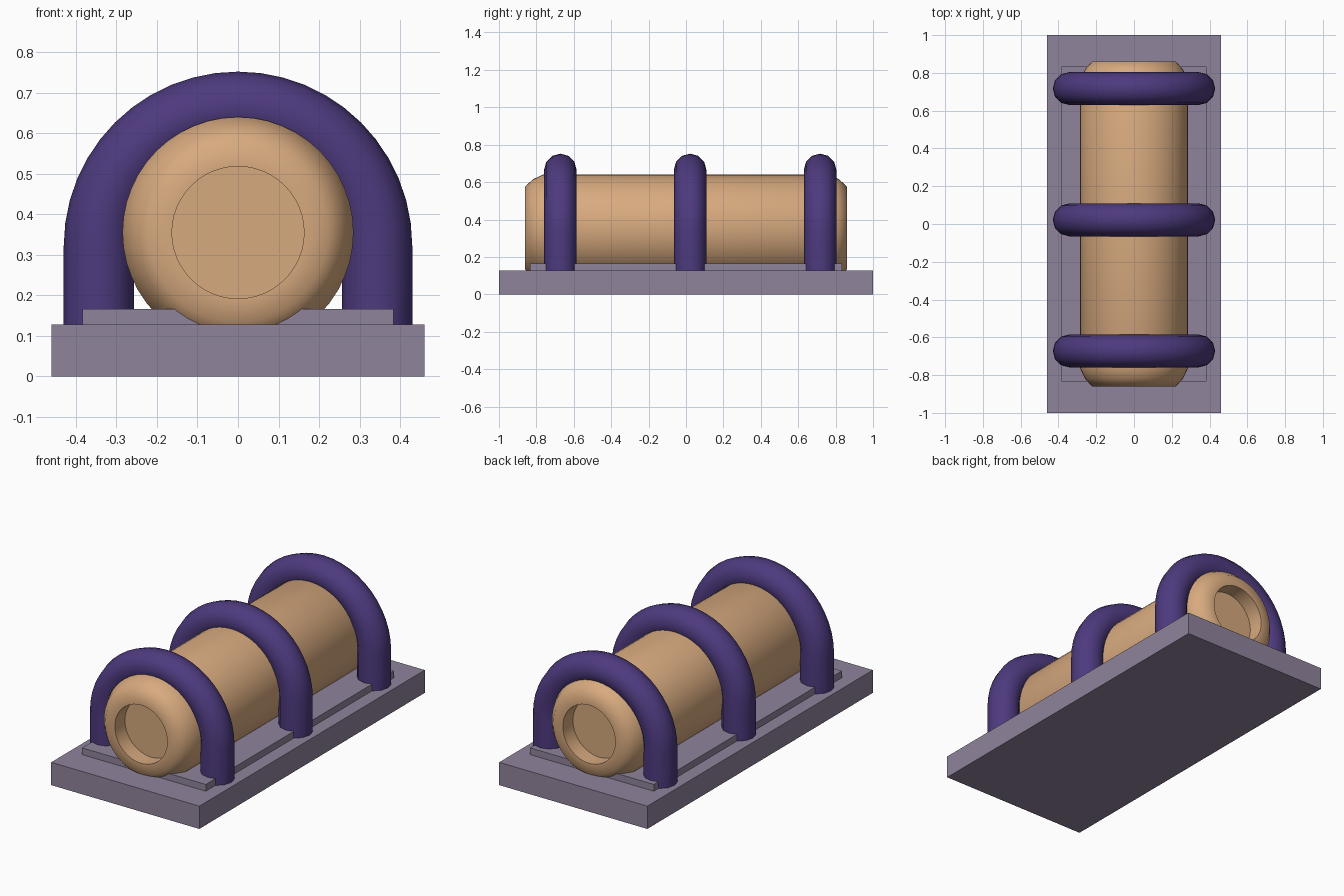
import bpy, bmesh, math
from mathutils import Matrix

if "Cube" in bpy.data.objects:
    bpy.data.objects.remove(bpy.data.objects["Cube"])


def material(name, rgb):
    m = bpy.data.materials.new(name)
    m.diffuse_color = (*rgb, 1)
    m.use_nodes = True
    m.node_tree.nodes["Principled BSDF"].inputs["Base Color"].default_value = m.diffuse_color
    return m


LILAC = material("lilac", (0.28, 0.23, 0.335))
TAN = material("tan", (0.68, 0.40, 0.21))
PURPLE = material("purple", (0.075, 0.042, 0.21))


def smooth(ob, degrees):
    bpy.ops.object.select_all(action='DESELECT')
    ob.select_set(True)
    bpy.context.view_layer.objects.active = ob
    bpy.ops.object.shade_smooth_by_angle(angle=math.radians(degrees))


def add_mesh(name, bm, mat):
    bmesh.ops.recalc_face_normals(bm, faces=bm.faces)
    me = bpy.data.meshes.new(name)
    bm.to_mesh(me)
    bm.free()
    me.materials.append(mat)
    ob = bpy.data.objects.new(name, me)
    bpy.context.collection.objects.link(ob)
    return ob


def slab(name, sx, sy, z0, z1):
    bm = bmesh.new()
    bmesh.ops.create_cube(bm, size=1, matrix=Matrix.Translation((0, 0, (z0 + z1) / 2))
                          @ Matrix.Diagonal((sx, sy, z1 - z0, 1)))
    return add_mesh(name, bm, LILAC)


def skin(name, rings, mat):
    """Join matching rings of points into a capped tube."""
    bm = bmesh.new()
    loops = [[bm.verts.new(p) for p in ring] for ring in rings]
    n = len(loops[0])
    for a, b in zip(loops, loops[1:]):
        for i in range(n):
            j = (i + 1) % n
            bm.faces.new((a[i], a[j], b[j], b[i]))
    bm.faces.new(loops[0])
    bm.faces.new(loops[-1])
    return add_mesh(name, bm, mat)


# Stepped base
slab("base", 0.92, 2.0, 0, 0.128)
slab("base_step", 0.768, 1.668, 0.12, 0.166)

# Barrel: lathed around y, with chamfered ends and a recess at each end
half = [(0.163, 0.77), (0.163, 0.86), (0.222, 0.86), (0.260, 0.818), (0.285, 0.765)]
profile = [(r, -y) for r, y in half] + half[::-1]
SIDES = 48
angles = [2 * math.pi * i / SIDES for i in range(SIDES)]
barrel = skin("barrel", [[(r * math.cos(a), y, 0.355 + r * math.sin(a)) for a in angles]
                         for r, y in profile], TAN)
smooth(barrel, 60)

# Three arched hoops: straight legs and a half-circle, swept with a round section
R, TUBE, CZ, STEPS, SECTION = 0.343, 0.087, 0.322, 24, 12
path = [(0, 0.12)] + [(math.pi * i / STEPS, CZ) for i in range(STEPS + 1)] + [(math.pi, 0.12)]
for name, y0 in (("front_hoop", -0.672), ("middle_hoop", 0.022), ("rear_hoop", 0.717)):
    rings = []
    for t, z in path:
        ring = []
        for k in range(SECTION):
            s = 2 * math.pi * k / SECTION
            r = R + TUBE * math.cos(s)
            ring.append((r * math.cos(t), y0 + TUBE * math.sin(s), z + r * math.sin(t)))
        rings.append(ring)
    smooth(skin(name, rings, PURPLE), 40)
